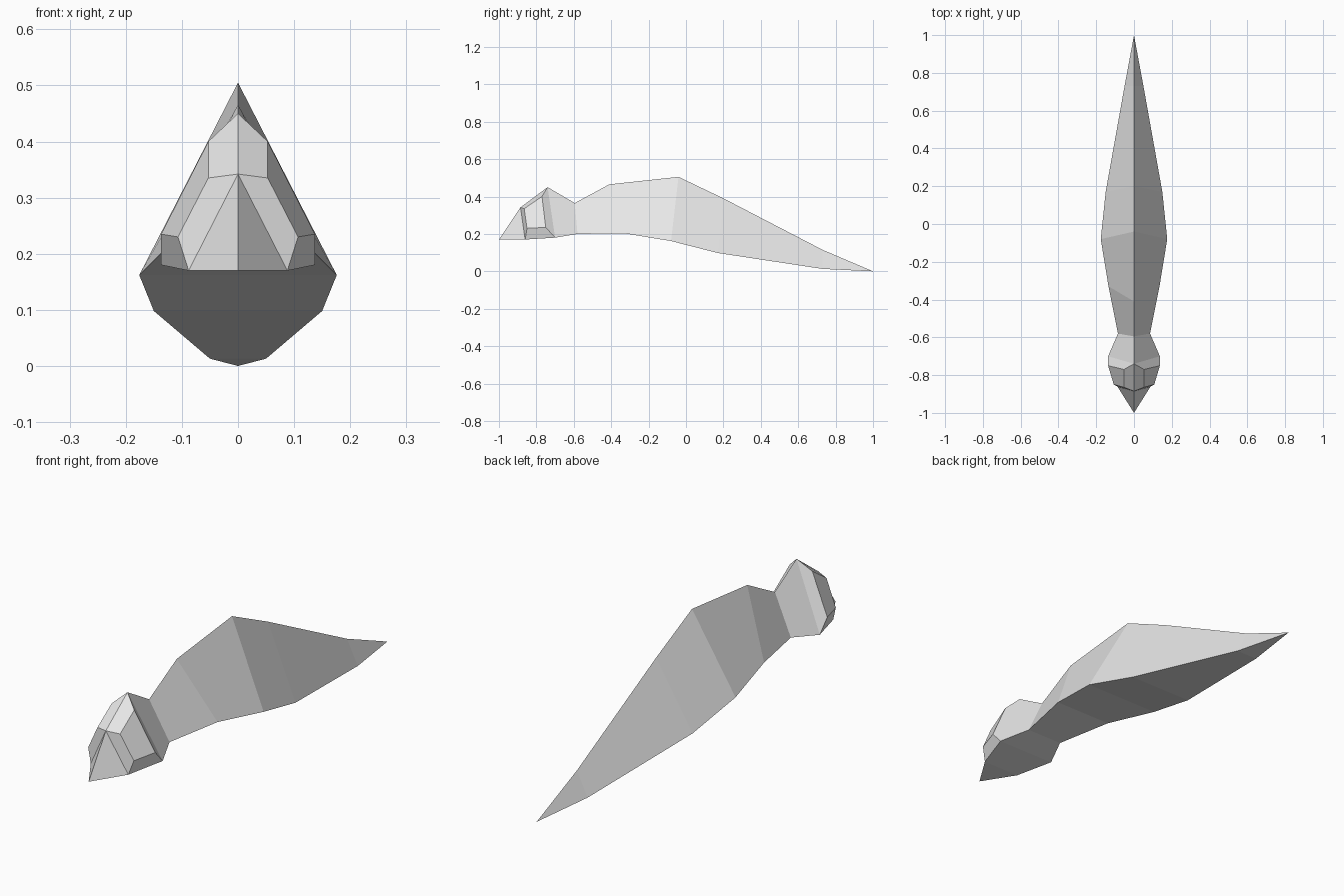
import bpy, bmesh

cube = bpy.data.objects.get("Cube")
if cube:
    bpy.data.objects.remove(cube, do_unlink=True)

grey = bpy.data.materials.new("light_grey")
grey.use_nodes = True
colour = (0.8, 0.8, 0.8, 1)
grey.diffuse_color = colour
grey.node_tree.nodes["Principled BSDF"].inputs["Base Color"].default_value = colour

# Triangular sections from head to tail: ridge y, ridge z, lower y, lower z, half width
SECTIONS = [
    (-0.74, 0.45, -0.70, 0.18, 0.137),
    (-0.595, 0.365, -0.58, 0.20, 0.085),
    (-0.41, 0.465, -0.33, 0.203, 0.135),
    (-0.04, 0.505, -0.08, 0.162, 0.176),
    (0.20, 0.39, 0.17, 0.098, 0.15),
    (0.73, 0.115, 0.73, 0.013, 0.05),
]

bm = bmesh.new()


def pair(x, y, z):
    """Mirrored vertices, right then left."""
    return [bm.verts.new((s * x, y, z)) for s in (-1, 1)]


def centre(y, z):
    v = bm.verts.new((0, y, z))
    return [v, v]


def both(*pairs):
    """One face on each side of the middle."""
    for side in (0, 1):
        bm.faces.new([p[side] for p in pairs])


# Body and tail
ridges = [centre(s[0], s[1]) for s in SECTIONS]
edges = [pair(s[4], s[2], s[3]) for s in SECTIONS]
for i in range(len(SECTIONS) - 1):
    both(ridges[i], ridges[i + 1], edges[i + 1], edges[i])
    bm.faces.new([*edges[i], *reversed(edges[i + 1])])
tail = centre(1.0, 0.0)
both(ridges[-1], tail, edges[-1])
bm.faces.new([*edges[-1], tail[0]])

# Head: back rim, front rim and beak tip
crown, jaw = ridges[0], edges[0]
brow = pair(0.053, -0.77, 0.40)
cheek = pair(0.137, -0.75, 0.235)
front_crown = centre(-0.885, 0.342)
front_brow = pair(0.053, -0.865, 0.335)
front_cheek = pair(0.107, -0.85, 0.23)
front_jaw = pair(0.088, -0.86, 0.17)
tip = centre(-1.0, 0.17)
both(crown, brow, cheek, jaw)
both(crown, brow, front_brow, front_crown)
both(brow, cheek, front_cheek, front_brow)
both(cheek, jaw, front_jaw, front_cheek)
both(front_crown, front_brow, front_cheek, front_jaw)
both(front_crown, front_jaw, tip)
bm.faces.new([*jaw, *reversed(front_jaw)])
bm.faces.new([*front_jaw, tip[0]])

bmesh.ops.recalc_face_normals(bm, faces=bm.faces[:])
mesh = bpy.data.meshes.new("bird_body")
bm.to_mesh(mesh)
bm.free()
mesh.materials.append(grey)
body = bpy.data.objects.new("bird_body", mesh)
bpy.context.collection.objects.link(body)
